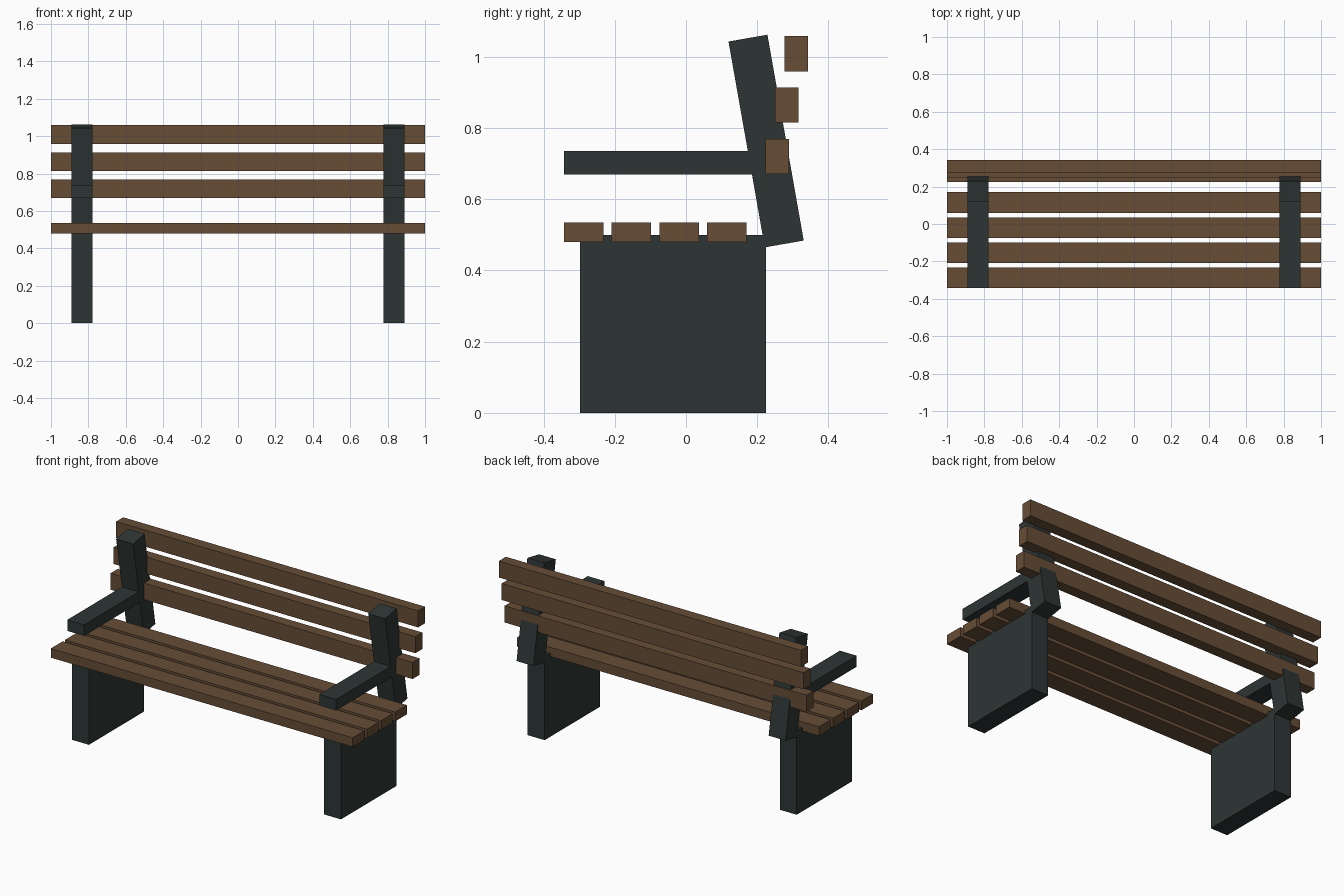
import bpy, math
from mathutils import Matrix

if "Cube" in bpy.data.objects:
    bpy.data.objects.remove(bpy.data.objects["Cube"])


def material(name, rgb):
    m = bpy.data.materials.new(name)
    m.diffuse_color = (*rgb, 1)
    m.use_nodes = True
    m.node_tree.nodes["Principled BSDF"].inputs["Base Color"].default_value = m.diffuse_color
    return m


WOOD = material("brown wood", (0.135, 0.074, 0.037))
IRON = material("dark iron", (0.027, 0.036, 0.035))


def box(name, center, size, mat, tilt=0.0):
    """Box with given centre and size, leaned around the x axis."""
    bpy.ops.mesh.primitive_cube_add(size=1)
    ob = bpy.context.object
    ob.name = name
    ob.data.transform(Matrix.Diagonal((*size, 1)))
    ob.location = center
    ob.rotation_euler.x = tilt
    ob.data.materials.append(mat)
    return ob


# Seat slats
for i in range(4):
    box(f"seat_slat_{i + 1}", (0, -0.2875 + 0.134 * i, 0.5075), (2, 0.111, 0.055), WOOD)

# Backrest slats, stepping up and back
for i in range(3):
    box(f"back_slat_{i + 1}", (0, 0.2565 + 0.0263 * i, 0.72 + 0.1445 * i), (2, 0.066, 0.099), WOOD)

# End frames: leg panel, leaning back post and armrest on each side
for side, x in (("left", -0.835), ("right", 0.835)):
    box(f"{side}_leg", (x, -0.0365, 0.25), (0.112, 0.523, 0.5), IRON)
    box(f"{side}_back_post", (x, 0.225, 0.7635), (0.112, 0.111, 0.587), IRON, math.radians(10))
    box(f"{side}_armrest", (x, -0.0615, 0.7025), (0.112, 0.563, 0.066), IRON)
